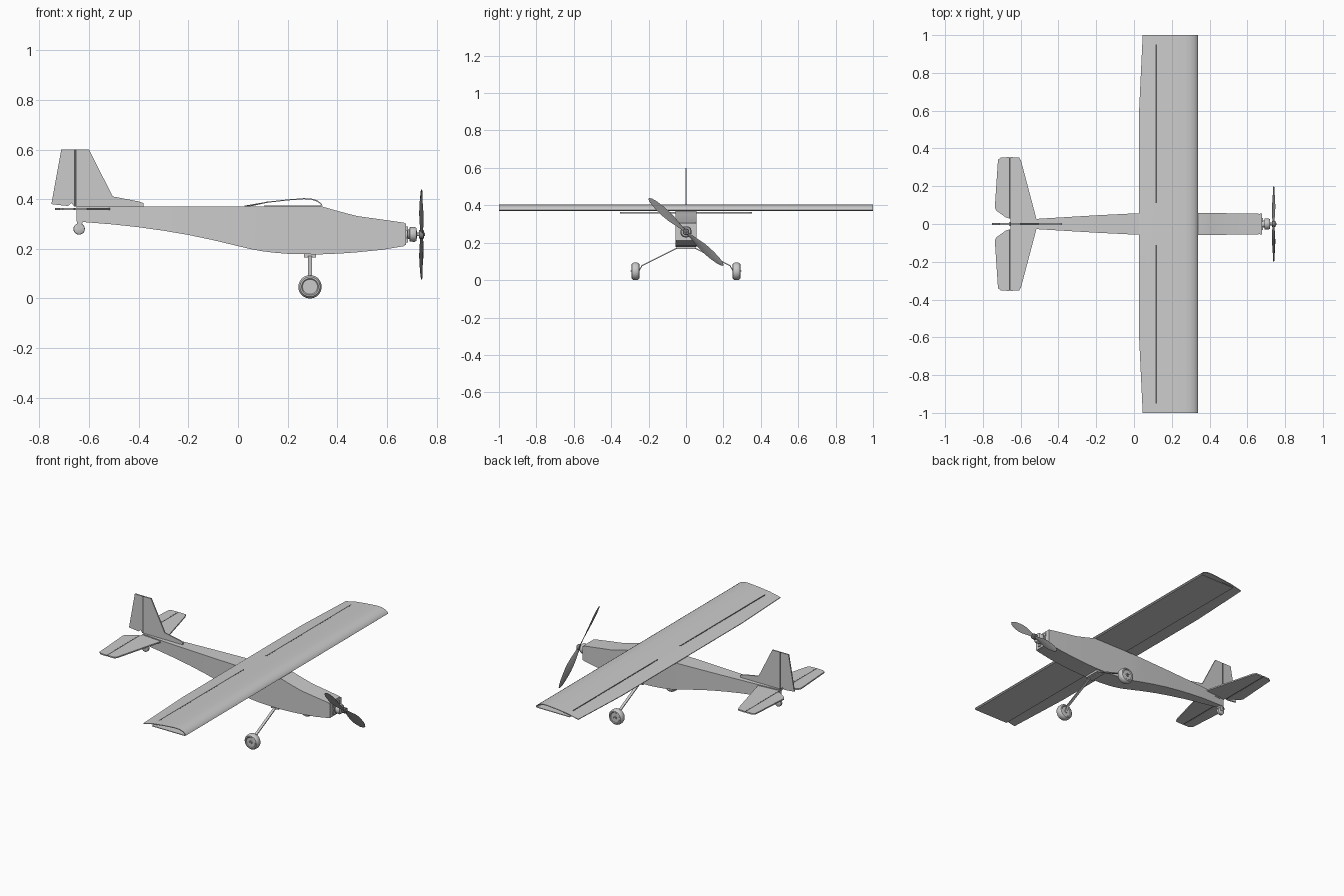
import bpy, math
from mathutils import Vector, Matrix

cube = bpy.data.objects.get("Cube")
if cube:
    bpy.data.objects.remove(cube)


def material(name, v):
    m = bpy.data.materials.new(name)
    m.use_nodes = True
    m.diffuse_color = (v, v, v, 1)
    m.node_tree.nodes["Principled BSDF"].inputs["Base Color"].default_value = (v, v, v, 1)
    return m


GREY = material("light grey", 0.6)
DARK = material("dark grey", 0.24)
HINGE = material("hinge charcoal", 0.1)


def loft(name, rings, mat=GREY, smooth=None):
    """Skin a list of equal-length point rings and cap both ends."""
    n = len(rings[0])
    verts = [tuple(p) for r in rings for p in r]
    faces = [[k * n + i, k * n + (i + 1) % n, (k + 1) * n + (i + 1) % n, (k + 1) * n + i]
             for k in range(len(rings) - 1) for i in range(n)]
    faces += [list(range(n))[::-1], [(len(rings) - 1) * n + i for i in range(n)]]
    me = bpy.data.meshes.new(name)
    me.from_pydata(verts, [], faces)
    me.materials.append(mat)
    ob = bpy.data.objects.new(name, me)
    bpy.context.collection.objects.link(ob)
    bpy.ops.object.select_all(action='DESELECT')
    ob.select_set(True)
    bpy.context.view_layer.objects.active = ob
    # consistent outward normals
    bpy.ops.object.mode_set(mode='EDIT')
    bpy.ops.mesh.select_all(action='SELECT')
    bpy.ops.mesh.normals_make_consistent(inside=False)
    bpy.ops.object.mode_set(mode='OBJECT')
    if smooth:
        bpy.ops.object.shade_smooth_by_angle(angle=math.radians(smooth))
    return ob


def flat_plate(name, outline, z0, z1, mat=GREY):
    return loft(name, [[(x, y, z) for x, y in outline] for z in (z0, z1)], mat)


def upright_plate(name, outline, half, mat=GREY):
    return loft(name, [[(x, y, z) for x, z in outline] for y in (-half, half)], mat)


def lathe(name, profile, centre, axis, mat=GREY, n=32):
    """Revolve (radius, offset) pairs around the x or y axis."""
    rings = []
    for r, d in profile:
        ring = []
        for i in range(n):
            a = 2 * math.pi * i / n
            c, s = r * math.cos(a), r * math.sin(a)
            ring.append(Vector(centre) + Vector((d, c, s) if axis == "x" else (c, d, s)))
        rings.append(ring)
    return loft(name, rings, mat, 40)


def box(name, x0, x1, y0, y1, z0, z1, mat=GREY):
    return flat_plate(name, [(x0, y0), (x1, y0), (x1, y1), (x0, y1)], z0, z1, mat)


# Fuselage: x, bottom z, top z, half width
stations = [(-0.65, .31, .37, .014), (-0.5, .298, .37, .028), (-0.4, .287, .37, .034),
            (-0.3, .273, .37, .040), (-0.2, .256, .37, .046), (-0.1, .235, .37, .051),
            (0, .211, .37, .056), (.05, .199, .37, .057), (.1, .19, .37, .057),
            (.15, .184, .37, .057), (.2, .18, .37, .057), (.3, .178, .37, .057),
            (.34, .178, .37, .057), (.41, .181, .35, .057), (.48, .186, .332, .057),
            (.58, .196, .318, .056), (.67, .211, .305, .054)]
loft("fuselage", [[(x, -w, b), (x, w, b), (x, w, t), (x, -w, t)] for x, b, t, w in stations], GREY, 20)

# Wing: one folded sheet, open at the back underneath
upper = [(.03, .374), (.075, .382), (.12, .390), (.20, .399), (.265, .404), (.295, .403),
         (.32, .395), (.335, .384), (.34, .375), (.334, .370), (.105, .370)]
inner = [(.105, .374), (.330, .374), (.334, .377), (.330, .383), (.317, .391), (.293, .3985),
         (.265, .400), (.20, .395), (.12, .386), (.075, .378), (.03, .370)]


def wing_ring(y, shift):
    return [(x + (shift if x < .1 else 0) * (1 if x < .05 else .5), y, z) for x, z in upper + inner]


loft("wing", [wing_ring(y, s) for y, s in
              [(-1, .016), (-.6, -.003), (0, -.003), (.6, -.003), (1, .016)]], GREY, 35)

# Tail fin and rudder
upright_plate("fin", [(-.65, .37), (-.38, .37), (-.38, .384), (-.40, .391), (-.505, .411),
                      (-.60, .60), (-.65, .60)], .004)
upright_plate("rudder", [(-.66, .60), (-.712, .60), (-.752, .38), (-.70, .374), (-.685, .373),
                         (-.67, .385), (-.66, .37)], .004)
upright_plate("rudder_hinge", [(-.66, .37), (-.65, .37), (-.65, .60), (-.66, .60)], .0035, HINGE)

# Halves of the tailplane, wing hinge lines and main landing gear
for s, side in ((1, "left"), (-1, "right")):
    flat_plate(side + "_stabilizer", [(-.655, 0), (-.51, 0), (-.52, s * .04), (-.598, s * .335),
                                      (-.608, s * .352), (-.655, s * .354)], .356, .364)
    flat_plate(side + "_elevator", [(-.663, s * .03), (-.663, s * .354), (-.705, s * .352),
                                    (-.72, s * .34), (-.737, s * .085), (-.728, s * .07),
                                    (-.68, s * .036)], .356, .364)
    box(side + "_elevator_hinge", -.663, -.655, s * .03, s * .352, .357, .3635, HINGE)
    box(side + "_aileron_hinge", .114, .122, s * .11, s * .95, .386, .3905, HINGE)

    # Flat strip leg with axle
    path = [(.0, .168), (.055, .168), (.235, .078), (.252, .048), (.296, .048)]
    leg = []
    for k, (y, z) in enumerate(path):
        a, b = path[max(k - 1, 0)], path[min(k + 1, len(path) - 1)]
        d = Vector((b[0] - a[0], b[1] - a[1])).normalized() * .003
        leg.append([(x, s * (y + q * -d.y), z + q * d.x)
                    for x, q in ((.282, -1), (.298, -1), (.298, 1), (.282, 1))])
    loft(side + "_gear_leg", leg)
    lathe(side + "_wheel", [(.012, -.017), (.03, -.017), (.034, -.021), (.040, -.020), (.045, -.014),
                            (.047, -.005), (.047, .005), (.045, .014), (.040, .020), (.034, .021),
                            (.03, .017), (.012, .017)], (.29, s * .27, .047), "y")
    lathe(side + "_wheel_hub", [(.010, -.021), (.010, .021)], (.29, s * .27, .047), "y", GREY, 16)

box("gear_mount", .265, .315, -.05, .05, .166, .180)

# Tail wheel and its bracket
lathe("tail_wheel", [(.018, -.010), (.022, -.007), (.023, 0), (.022, .007), (.018, .010)],
      (-.64, 0, .28), "y", GREY, 24)
upright_plate("tail_wheel_bracket", [(-.648, .28), (-.632, .28), (-.625, .315), (-.65, .33)], .013)
box("tail_control_rod", -.62, -.515, .016, .022, .348, .354)

# Nose plate, motor and shaft
box("firewall", .668, .677, -.056, .056, .215, .302)
lathe("motor", [(.026, .675), (.026, .683), (.019, .684), (.019, .691), (.029, .692),
                (.030, .712), (.025, .719), (.010, .721)], (0, 0, .258), "x")
for i in range(4):
    a = math.pi / 4 + i * math.pi / 2
    y, z = .033 * math.cos(a), .258 + .033 * math.sin(a)
    box("motor_mount_arm_%d" % (i + 1), .677, .684, y - .009, y + .009, z - .009, z + .009)
lathe("propeller_shaft", [(.007, .715), (.007, .751), (.004, .754)], (0, 0, .258), "x", GREY, 16)
lathe("propeller_hub", [(.017, .730), (.017, .747), (.015, .749)], (0, 0, .258), "x", DARK, 24)

# Twisted propeller blades: radius, chord, pitch in degrees
blade = [(.0, .020, 30), (.03, .020, 34), (.07, .032, 32), (.11, .043, 25), (.15, .046, 21),
         (.19, .042, 17), (.23, .033, 14), (.255, .021, 12), (.268, .006, 10)]
for k in (0, 1):
    turn = Matrix.Rotation(math.radians(-42 + 180 * k), 3, 'X')
    rings = []
    for r, c, p in blade:
        ring = []
        for u, t in ((-.5, 0), (-.2, .0025), (.2, .003), (.5, 0), (.2, -.0015), (-.2, -.0015)):
            q = math.radians(p)
            x = u * c * math.sin(q) + t * math.cos(q)
            w = u * c * math.cos(q) - t * math.sin(q)
            ring.append(turn @ Vector((x, r, w)) + Vector((.739, 0, .258)))
        rings.append(ring)
    loft("propeller_blade_%d" % (k + 1), rings, DARK, 50)
